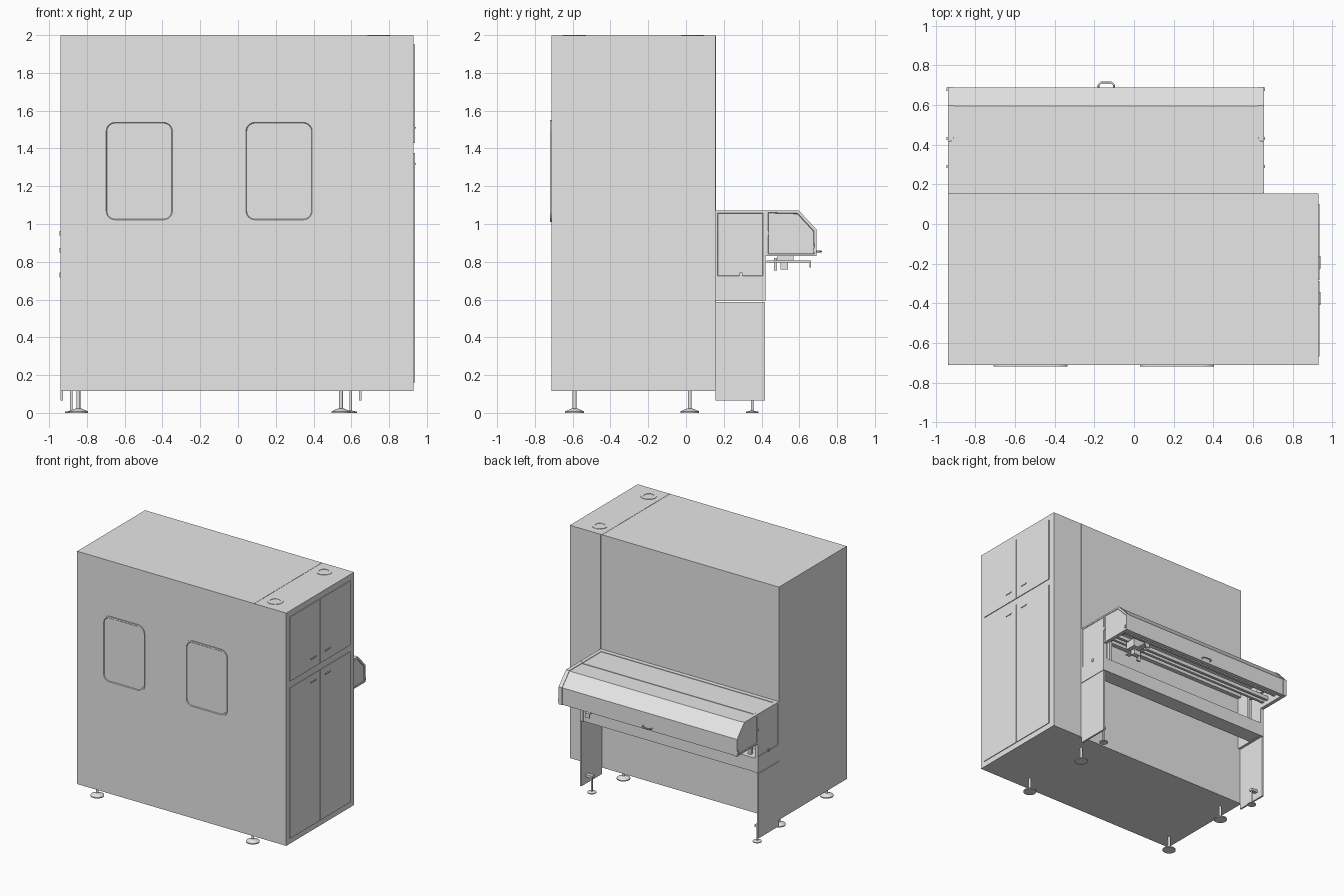
import bpy, bmesh, math
from mathutils import Vector

cube = bpy.data.objects.get("Cube")
if cube:
    bpy.data.objects.remove(cube, do_unlink=True)

grey = bpy.data.materials.new("painted_grey")
grey.diffuse_color = (0.8, 0.8, 0.8, 1)
grey.use_nodes = True
grey.node_tree.nodes["Principled BSDF"].inputs["Base Color"].default_value = (0.8, 0.8, 0.8, 1)


def finish(name, bm, smooth=False):
    bmesh.ops.recalc_face_normals(bm, faces=bm.faces)
    mesh = bpy.data.meshes.new(name)
    bm.to_mesh(mesh)
    bm.free()
    mesh.materials.append(grey)
    obj = bpy.data.objects.new(name, mesh)
    bpy.context.collection.objects.link(obj)
    if smooth:
        bpy.ops.object.select_all(action='DESELECT')
        obj.select_set(True)
        bpy.context.view_layer.objects.active = obj
        bpy.ops.object.shade_smooth_by_angle()
    return obj


def box(name, x, y, z):
    bm = bmesh.new()
    bmesh.ops.create_cube(bm, size=1)
    for v in bm.verts:
        v.co = Vector([r[0] if c < 0 else r[1] for c, r in zip(v.co, (x, y, z))])
    return finish(name, bm)


def prism(name, points, push, inset=0, depth=0):
    """Extrude a flat outline; optionally inset a panel into the far face."""
    bm = bmesh.new()
    face = bm.faces.new([bm.verts.new(p) for p in points])
    out = bmesh.ops.extrude_face_region(bm, geom=[face])["geom"]
    bmesh.ops.translate(bm, vec=push, verts=[g for g in out if isinstance(g, bmesh.types.BMVert)])
    cap = [g for g in out if isinstance(g, bmesh.types.BMFace)]
    bmesh.ops.recalc_face_normals(bm, faces=bm.faces)
    if inset:
        bmesh.ops.inset_region(bm, faces=cap, thickness=inset)
        bmesh.ops.inset_region(bm, faces=cap, thickness=0.004, depth=depth)
    return finish(name, bm)


def lathe(name, profile, centre, steps=32, closed=False):
    """Turn a radius/height profile about a vertical axis."""
    bm = bmesh.new()
    verts = [bm.verts.new((r, 0, z)) for r, z in profile]
    edges = [bm.edges.new(pair) for pair in zip(verts, verts[1:])]
    if closed:
        edges.append(bm.edges.new((verts[-1], verts[0])))
    bmesh.ops.spin(bm, geom=verts + edges, cent=(0, 0, 0), axis=(0, 0, 1),
                   angle=math.tau, steps=steps)
    bmesh.ops.remove_doubles(bm, verts=bm.verts, dist=0.0001)
    bmesh.ops.translate(bm, vec=centre, verts=bm.verts)
    return finish(name, bm, True)


def rounded_window(name, x0, x1, z0, z1, y, radius=0.06):
    points = []
    corners = [(x1, z1, -1, -1), (x0, z1, 1, -1), (x0, z0, 1, 1), (x1, z0, -1, 1)]
    for quarter, (x, z, sx, sz) in enumerate(corners):
        for step in range(9):
            a = (quarter + step / 8) * math.pi / 2
            points.append((x + sx * radius + radius * math.cos(a), y,
                           z + sz * radius + radius * math.sin(a)))
    return prism(name, points, (0, -0.008, 0), 0.012, -0.005)


# Cabinet, with a seam beside the service compartment
left, right, front, back = -0.94, 0.93, -0.712, 0.155
box("cabinet", (left, right), (front, back), (0.115, 1.997))
box("top_seam", (0.641, 0.645), (front, back), (1.996, 1.999))
box("back_seam", (0.652, 0.657), (back - 0.001, back + 0.003), (0.115, 1.997))

# Front windows
for side, x in (("right", -0.71), ("left", 0.03)):
    rounded_window(side + "_window", x, x + 0.375, 1.01, 1.55, front + 0.001)

# Service doors with pulls
for level, z0, z1, pull_z in (("upper", 1.43, 1.95, 1.51), ("lower", 0.16, 1.377, 1.32)):
    for side, y0, y1, py in (("front", -0.67, -0.287, -0.375), ("back", -0.283, 0.10, -0.195)):
        label = f"{level}_{side}_"
        box(label + "door", (right - 0.001, right + 0.006), (y0, y1), (z0, z1))
        box(label + "pull", (right, right + 0.012), (py - 0.033, py + 0.033),
            (pull_z - 0.004, pull_z + 0.004))

# Roof vents
for n, y in enumerate((-0.59, 0.035)):
    lathe(f"vent_ring_{n}", [(0.038, 1.996), (0.06, 1.996), (0.06, 2), (0.038, 2)],
          (0.745, y, 0), closed=True)
    for k in range(10):
        a = k * math.tau / 10
        lathe(f"vent_bolt_{n}_{k}", [(0, 1.996), (0.006, 1.996), (0.006, 2), (0, 2)],
              (0.745 + 0.049 * math.cos(a), y + 0.049 * math.sin(a), 0), 8)

# Levelling feet
foot = [(0, 0), (0.05, 0), (0.05, 0.008), (0.018, 0.022), (0.01, 0.024), (0.01, 0.125), (0, 0.125)]
for x in (-0.845, 0.545):
    for y in (-0.59, 0.02):
        lathe("cabinet_foot", foot, (x, y, 0))
small_foot = [(0, 0), (0.033, 0), (0.033, 0.006), (0.007, 0.012), (0.007, 0.13), (0, 0.13)]

# Loading station: legs, end cheeks and hood ends
x0, x1 = -0.94, 0.655
hood_side = [(0.422, 0.83), (0.692, 0.83), (0.692, 0.97), (0.597, 1.072), (0.422, 1.072)]
body_side = [(0.155, 0.592), (0.42, 0.592), (0.42, 0.712), (0.155, 0.712)]
for side, x, s in (("right", x0, -1), ("left", x1, 1)):
    inner = x - s * 0.03
    box(side + "_leg", sorted((x, x - s * 0.014)), (0.155, 0.418), (0.065, 0.588))
    box(side + "_leg_tab", sorted((x, x - s * 0.07)), (0.335, 0.365), (0.12, 0.14))
    lathe(side + "_leg_foot", small_foot, (x - s * 0.058, 0.35, 0))
    prism(side + "_lower_cheek", [(inner, y, z) for y, z in body_side], (s * 0.03, 0, 0))
    upper = [(0.155, 0.712), (0.42, 0.712), (0.42, 1.072), (0.155, 1.072)]
    prism(side + "_upper_cheek", [(inner, y, z) for y, z in upper], (s * 0.03, 0, 0), 0.018, -0.004)
    prism(side + "_hood_end", [(inner, y, z) for y, z in hood_side], (s * 0.03, 0, 0), 0.016, -0.004)
    for y, z in ((0.29, 0.73), (0.432, 0.95), (0.68, 0.86)):
        box(side + "_latch", sorted((x - s * 0.002, x + s * 0.006)), (y - 0.008, y + 0.008),
            (z - 0.012, z + 0.012))

# Hood shell with a lip along its lower edge
span = x1 - x0 - 0.04
shell = [(0.44, 1.068), (0.595, 1.068), (0.688, 0.968), (0.688, 0.832), (0.655, 0.832),
         (0.655, 0.842), (0.676, 0.842), (0.676, 0.962), (0.59, 1.054), (0.44, 1.054)]
prism("hood_cover", [(x0 + 0.02, y, z) for y, z in shell], (span, 0, 0))
box("rear_lid", (x0 + 0.02, x1 - 0.02), (0.185, 0.43), (1.054, 1.068))
box("hinge_strip", (x0 + 0.02, x1 - 0.02), (0.425, 0.445), (1.05, 1.064))
box("wall_rail", (x0 + 0.02, x1 - 0.02), (0.155, 0.19), (1.03, 1.072))

# Cross beam between the legs
box("cross_beam", (x0 + 0.02, x1 - 0.02), (0.29, 0.418), (0.594, 0.706))

# Conveyor rails and carriage under the hood
for n, y in enumerate((0.44, 0.49, 0.58)):
    box(f"rail_{n}", (x0 + 0.03, x1 - 0.03), (y, y + 0.022), (0.865, 0.895))
box("carriage_arm", (0.40, 0.44), (0.425, 0.662), (0.797, 0.806))
box("carriage_stop", (0.40, 0.44), (0.655, 0.662), (0.77, 0.806))
box("carriage_block", (0.36, 0.48), (0.485, 0.57), (0.806, 0.87))
box("carriage_motor", (0.39, 0.45), (0.50, 0.54), (0.76, 0.80))
box("carriage_sensor", (0.34, 0.37), (0.465, 0.482), (0.755, 0.82))
for x in (x0 + 0.09, x1 - 0.11):
    box("rail_support", (x, x + 0.025), (0.36, 0.60), (0.895, 0.93))
    box("rail_post", (x, x + 0.025), (0.36, 0.385), (0.70, 0.93))

# Hood handle
curve = bpy.data.curves.new("hood_handle", 'CURVE')
curve.dimensions = '3D'
curve.bevel_depth = 0.005
line = curve.splines.new('POLY')
path = [(-0.18, 0.685), (-0.178, 0.703), (-0.165, 0.715), (-0.115, 0.715), (-0.102, 0.703), (-0.1, 0.685)]
line.points.add(len(path) - 1)
for point, (x, y) in zip(line.points, path):
    point.co = (x, y, 0.855, 1)
curve.materials.append(grey)
bpy.context.collection.objects.link(bpy.data.objects.new("hood_handle", curve))
